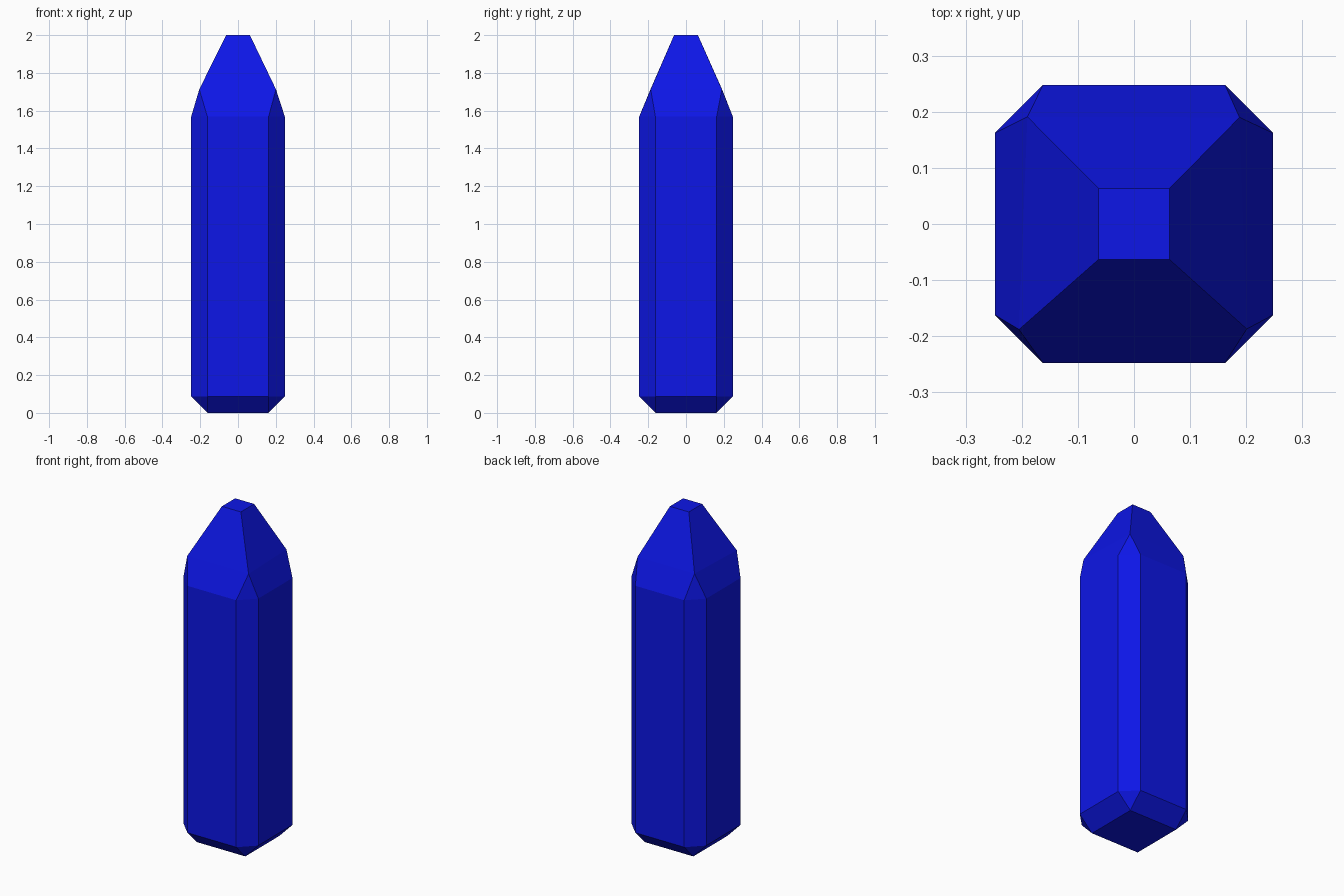
import bpy
import bmesh

if "Cube" in bpy.data.objects:
    bpy.data.objects.remove(bpy.data.objects["Cube"])

W, C = 0.248, 0.162          # half width, half length of the flat sides


def square(bm, r, z):
    return [bm.verts.new((x * r, y * r, z))
            for x, y in ((-1, -1), (1, -1), (1, 1), (-1, 1))]


def octagon(bm, z):
    # pairs of points per side: front, right, back, left
    pts = [(-C, -W), (C, -W), (W, -C), (W, C), (C, W), (-C, W), (-W, C), (-W, -C)]
    return [bm.verts.new((x, y, z)) for x, y in pts]


bm = bmesh.new()
base = square(bm, C, 0)
low = octagon(bm, 0.088)
high = octagon(bm, 1.568)
# slightly irregular shoulder corners
shoulder = [bm.verts.new((x, y, 1.713)) for x, y in
            ((-0.205, -0.188), (0.201, -0.187), (0.188, 0.190), (-0.190, 0.191))]
tip = square(bm, 0.063, 2.0)

bm.faces.new(base)
bm.faces.new(tip)
for i in range(4):
    j, a, b, c = (i + 1) % 4, 2 * i, 2 * i + 1, (2 * i + 2) % 8
    bm.faces.new((base[i], base[j], low[b], low[a]))              # bottom bevel
    bm.faces.new((low[b], base[j], low[c]))                       # bottom corner
    bm.faces.new((low[a], low[b], high[b], high[a]))              # flat side
    bm.faces.new((low[b], low[c], high[c], high[b]))              # corner strip
    bm.faces.new((high[a], high[b], shoulder[j], shoulder[i]))    # shoulder
    bm.faces.new((high[b], high[c], shoulder[j]))                 # top corner
    bm.faces.new((shoulder[i], shoulder[j], tip[j], tip[i]))      # taper
bmesh.ops.recalc_face_normals(bm, faces=bm.faces[:])

mesh = bpy.data.meshes.new("crystal")
bm.to_mesh(mesh)
bm.free()
crystal = bpy.data.objects.new("crystal", mesh)
bpy.context.collection.objects.link(crystal)

blue = bpy.data.materials.new("blue")
blue.diffuse_color = (0.004, 0.008, 0.8, 1)
blue.use_nodes = True
blue.node_tree.nodes["Principled BSDF"].inputs["Base Color"].default_value = blue.diffuse_color
mesh.materials.append(blue)
